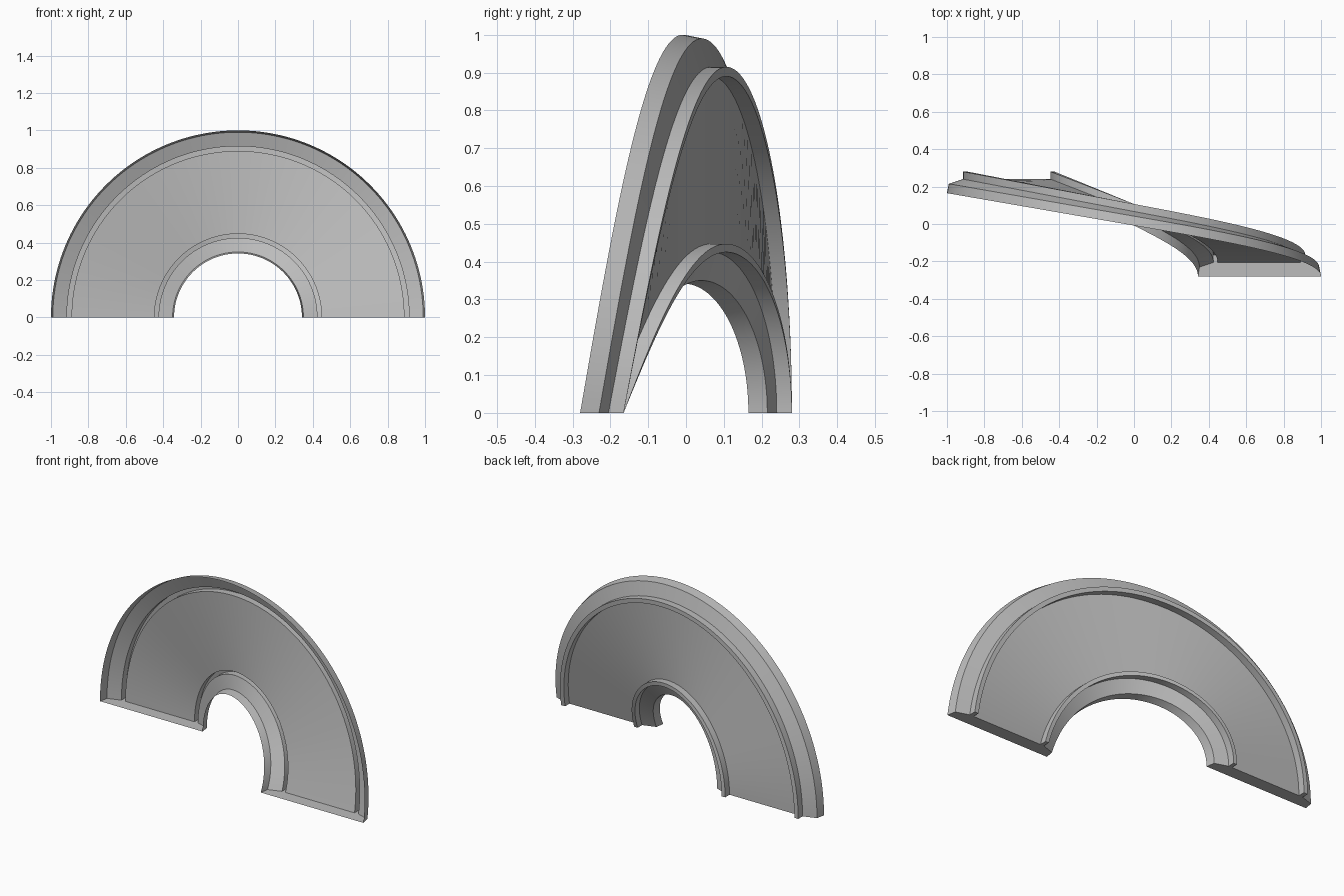
import bpy, bmesh, math

cube = bpy.data.objects.get("Cube")
if cube:
    bpy.data.objects.remove(cube, do_unlink=True)

SEGMENTS = 96
RISE = 0.445 / (math.pi / 2 + 1)   # climb per radian

# Section as (radius, depth): outer rim, outer rib, web, inner rib, inner rim
SECTION = [(1.0, 0.0), (0.99, 0.05), (0.915, 0.075), (0.915, 0.115),
           (0.89, 0.115), (0.89, 0.075), (0.447, 0.075), (0.447, 0.115),
           (0.425, 0.115), (0.425, 0.075), (0.35, 0.05), (0.342, 0.0)]


def climb(a):
    """Steady twist over the first quarter turn, easing out over the second."""
    half = math.pi / 2
    return -0.28 + RISE * (a if a < half else half - math.cos(a))


def make_material(name, colour):
    mat = bpy.data.materials.new(name)
    mat.use_nodes = True
    mat.diffuse_color = colour
    mat.node_tree.nodes["Principled BSDF"].inputs["Base Color"].default_value = colour
    return mat


# Sweep the section along the half turn, leaving the front open
bm = bmesh.new()
rings = []
for i in range(SEGMENTS + 1):
    a = math.pi * i / SEGMENTS
    rings.append([bm.verts.new((r * math.cos(a), climb(a) + d, r * math.sin(a)))
                  for r, d in SECTION])
for near, far in zip(rings, rings[1:]):
    for j in range(len(SECTION) - 1):
        bm.faces.new((near[j], near[j + 1], far[j + 1], far[j]))

# Flat end caps on the ground
bm.faces.new(rings[0][::-1])
bm.faces.new(rings[-1])
bmesh.ops.recalc_face_normals(bm, faces=bm.faces[:])

mesh = bpy.data.meshes.new("twisted_half_ring")
bm.to_mesh(mesh)
bm.free()
mesh.materials.append(make_material("plain grey", (0.5, 0.5, 0.5, 1)))
ring = bpy.data.objects.new("twisted_half_ring", mesh)
bpy.context.collection.objects.link(ring)

# Smooth sweep with crisp section corners
bpy.ops.object.select_all(action="DESELECT")
ring.select_set(True)
bpy.context.view_layer.objects.active = ring
bpy.ops.object.shade_smooth_by_angle(angle=math.radians(12))
